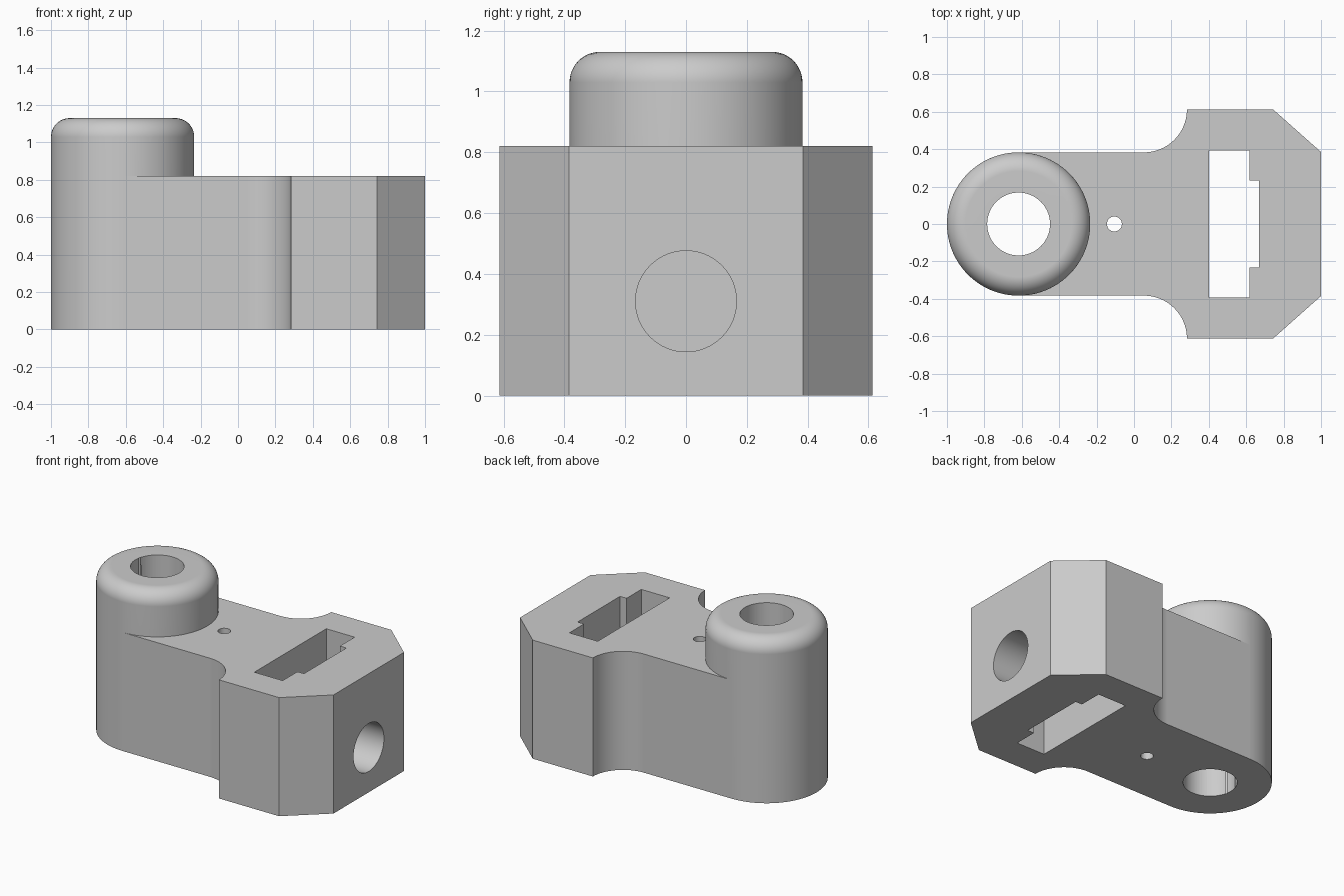
import bpy
import bmesh
from math import cos, sin, pi
from mathutils import Matrix

old = bpy.data.objects.get("Cube")
if old:
    bpy.data.objects.remove(old, do_unlink=True)

BODY_TOP, BOSS_TOP = 0.82, 1.13
BOSS_X, BOSS_R = -0.617, 0.383
HALF_W, FILLET = 0.613, 0.1

grey = bpy.data.materials.new("plain grey")
grey.use_nodes = True
grey.diffuse_color = (0.6, 0.6, 0.6, 1)
grey.node_tree.nodes["Principled BSDF"].inputs["Base Color"].default_value = (0.6, 0.6, 0.6, 1)


def arc(cx, cy, r, start, end, steps):
    angles = [start + (end - start) * i / steps for i in range(steps + 1)]
    return [(cx + r * cos(a), cy + r * sin(a)) for a in angles]


def finish(name, bm):
    bmesh.ops.recalc_face_normals(bm, faces=bm.faces)
    mesh = bpy.data.meshes.new(name)
    bm.to_mesh(mesh)
    bm.free()
    mesh.materials.append(grey)
    obj = bpy.data.objects.new(name, mesh)
    bpy.context.collection.objects.link(obj)
    return obj


def prism(name, outline, z0, z1):
    bm = bmesh.new()
    face = bm.faces.new([bm.verts.new((x, y, z0)) for x, y in outline])
    top = bmesh.ops.extrude_face_region(bm, geom=[face])["geom"]
    verts = [v for v in top if isinstance(v, bmesh.types.BMVert)]
    bmesh.ops.translate(bm, verts=verts, vec=(0, 0, z1 - z0))
    return finish(name, bm)


def lathe(name, profile, x, steps):
    bm = bmesh.new()
    verts = [bm.verts.new((r, 0, z)) for r, z in profile]
    edges = [bm.edges.new(pair) for pair in zip(verts, verts[1:])]
    bmesh.ops.spin(bm, geom=verts + edges, cent=(0, 0, 0), axis=(0, 0, 1),
                   angle=2 * pi, steps=steps)
    bmesh.ops.remove_doubles(bm, verts=bm.verts, dist=1e-5)
    bmesh.ops.translate(bm, verts=bm.verts, vec=(x, 0, 0))
    return finish(name, bm)


def mirrored(points):
    return points + [(x, -y) for x, y in reversed(points)]


def combine(target, other, operation):
    mod = target.modifiers.new(operation, "BOOLEAN")
    mod.operation, mod.solver, mod.object = operation, "EXACT", other
    bpy.context.view_layer.objects.active = target
    bpy.ops.object.modifier_apply(modifier=mod.name)
    bpy.data.objects.remove(other, do_unlink=True)


# Body: narrow arm flaring through concave corners into a chamfered head
flare_r = HALF_W - BOSS_R
side = [(BOSS_X, BOSS_R)]
side += arc(0.053, HALF_W, flare_r, -pi / 2, 0, 20)
side += [(0.743, HALF_W), (1, 0.385)]
body = prism("bracket_body", mirrored(side), 0, BODY_TOP)

# Rounded boss standing at the end of the arm
shoulder = arc(BOSS_R - FILLET, BOSS_TOP - FILLET, FILLET, 0, pi / 2, 12)
boss = lathe("boss", [(0, 0), (BOSS_R, 0)] + shoulder + [(0, BOSS_TOP)], BOSS_X, 96)
combine(body, boss, "UNION")

# Vertical bore and small pin hole
for name, x, r, steps in (("bore", BOSS_X, 0.168, 64), ("pin_hole", -0.105, 0.04, 32)):
    ring = arc(x, 0, r, 0, 2 * pi, steps)[:-1]
    combine(body, prism(name, ring, -0.1, 1.3), "DIFFERENCE")

# Stepped slot through the head
slot = [(0.4, 0.393), (0.617, 0.393), (0.617, 0.232), (0.667, 0.232)]
combine(body, prism("slot", mirrored(slot), -0.1, 1.3), "DIFFERENCE")

# Round hole from the end face into the slot
end_hole = prism("end_hole", arc(0, 0, 0.166, 0, 2 * pi, 64)[:-1], 0.55, 1.1)
end_hole.data.transform(Matrix.Translation((0, 0, 0.31)) @ Matrix.Rotation(pi / 2, 4, "Y"))
combine(body, end_hole, "DIFFERENCE")

# Smooth curves with crisp edges and flat planes
bpy.ops.object.select_all(action="DESELECT")
body.select_set(True)
bpy.context.view_layer.objects.active = body
bpy.ops.object.shade_smooth_by_angle(angle=pi / 6)
weighted = body.modifiers.new("flat_planes", "WEIGHTED_NORMAL")
weighted.keep_sharp = True
